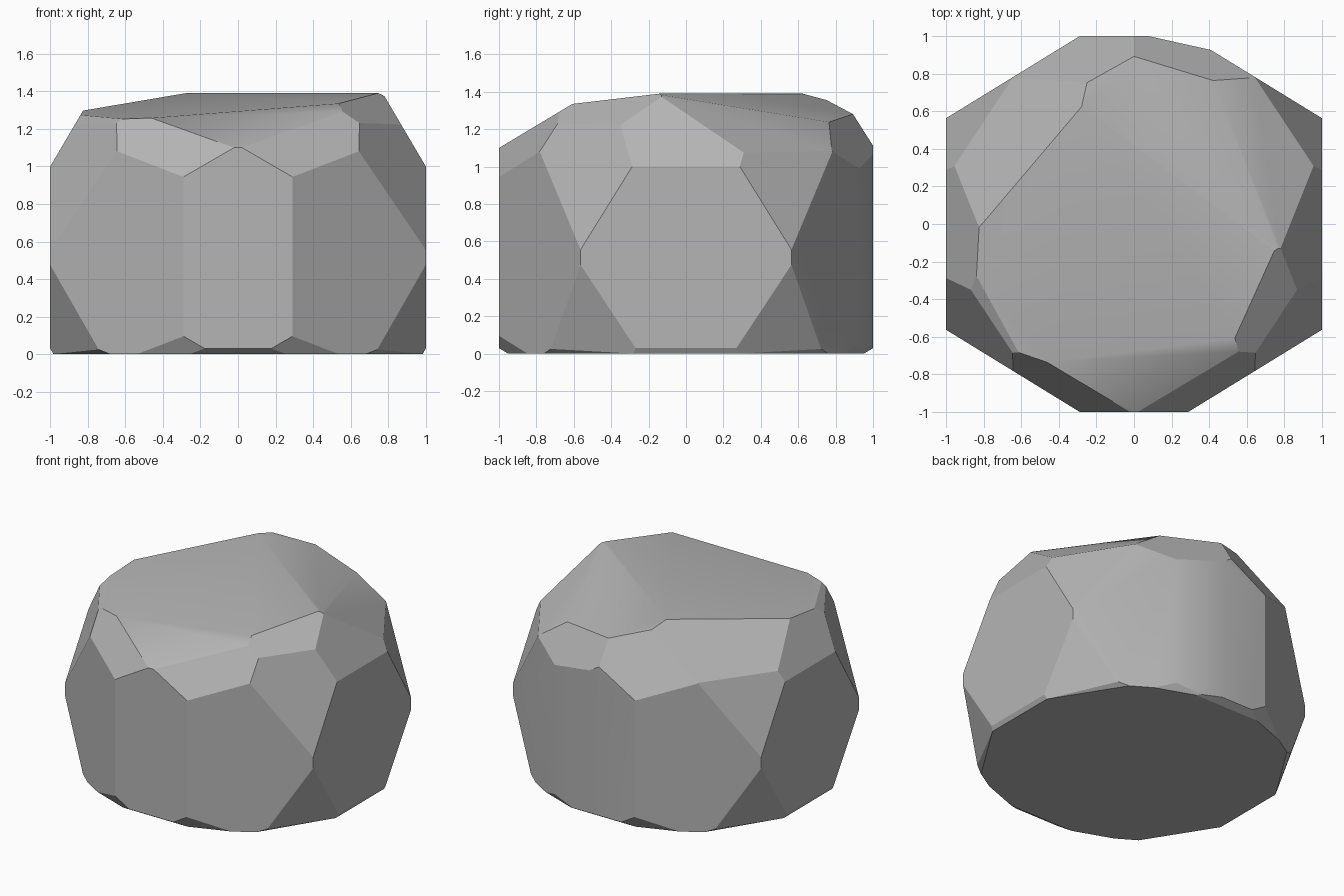
import bpy, bmesh, math
from mathutils import Vector

cube = bpy.data.objects.get("Cube")
if cube:
    bpy.data.objects.remove(cube, do_unlink=True)

# Stone colour
stone = bpy.data.materials.new("stone_grey")
stone.use_nodes = True
grey = (0.46, 0.46, 0.46, 1)
stone.diffuse_color = grey
stone.node_tree.nodes["Principled BSDF"].inputs["Base Color"].default_value = grey

# Rough block to be chiselled
bm = bmesh.new()
bmesh.ops.create_cube(bm, size=2)
for v in bm.verts:
    v.co.z = 1.4 if v.co.z > 0 else 0


def chisel(point, normal, mirror=""):
    """Slice off everything beyond a plane, repeated across the named axes."""
    for sx in (1, -1) if "x" in mirror else (1,):
        for sy in (1, -1) if "y" in mirror else (1,):
            flip = Vector((sx, sy, 1))
            bmesh.ops.bisect_plane(
                bm, geom=bm.verts[:] + bm.edges[:] + bm.faces[:], dist=1e-5,
                plane_co=Vector(point) * flip, plane_no=(Vector(normal) * flip).normalized(),
                clear_outer=True)
            rim = [e for e in bm.edges if e.is_boundary]
            if rim:
                bmesh.ops.contextual_create(bm, geom=rim)


# Diagonal walls, and the softened back corner
chisel((.29, -1, 0), (.43, -.7, 0), "xy")
chisel((.08, 1, 0), (.06, .27, 0))

# Upper and lower facets beside the side walls
chisel((1, -.58, .53), (.101, -.066, .041), "xy")
chisel((1, -.58, .5), (.249, -.141, -.093), "xy")

# Upper and lower facets beside the front and back walls
chisel((.28, -1, .95), (.58, -1.57, 1), "xy")
chisel((.28, -1, .09), (.58, -1.57, -1), "xy")

# Sloping shoulders on the sides
chisel((1, 0, 1), (1.7, 0, 1), "x")
chisel((.66, -.69, 1.22), (.66, -.416, 1), "x")
chisel((.67, .75, 1.08), (.66, .416, 1), "x")

# Top: long gentle front slope, steeper back slope and front lip
chisel((.74, -.14, 1.39), (-.066, -.088, 1))
chisel((.74, -.14, 1.39), (.171, .228, 1))
chisel((0, -1, 1.1), (0, -.6, 1))

# Narrow chamfers around the base
chisel((1, 0, .03), (1.7, 0, -1), "x")
chisel((0, -1, .03), (0, -.6, -1), "y")
chisel((.7, -.8, .03), (.66, -.416, -1), "xy")

bmesh.ops.remove_doubles(bm, verts=bm.verts[:], dist=.004)
bmesh.ops.recalc_face_normals(bm, faces=bm.faces[:])

# Boulder object, crisp facets with soft shallow creases
mesh = bpy.data.meshes.new("boulder")
bm.to_mesh(mesh)
bm.free()
mesh.materials.append(stone)
boulder = bpy.data.objects.new("boulder", mesh)
bpy.context.collection.objects.link(boulder)
bpy.ops.object.select_all(action="DESELECT")
boulder.select_set(True)
bpy.context.view_layer.objects.active = boulder
bpy.ops.object.shade_smooth_by_angle(angle=math.radians(28))
weighted = boulder.modifiers.new("even_shading", "WEIGHTED_NORMAL")
weighted.keep_sharp = True
